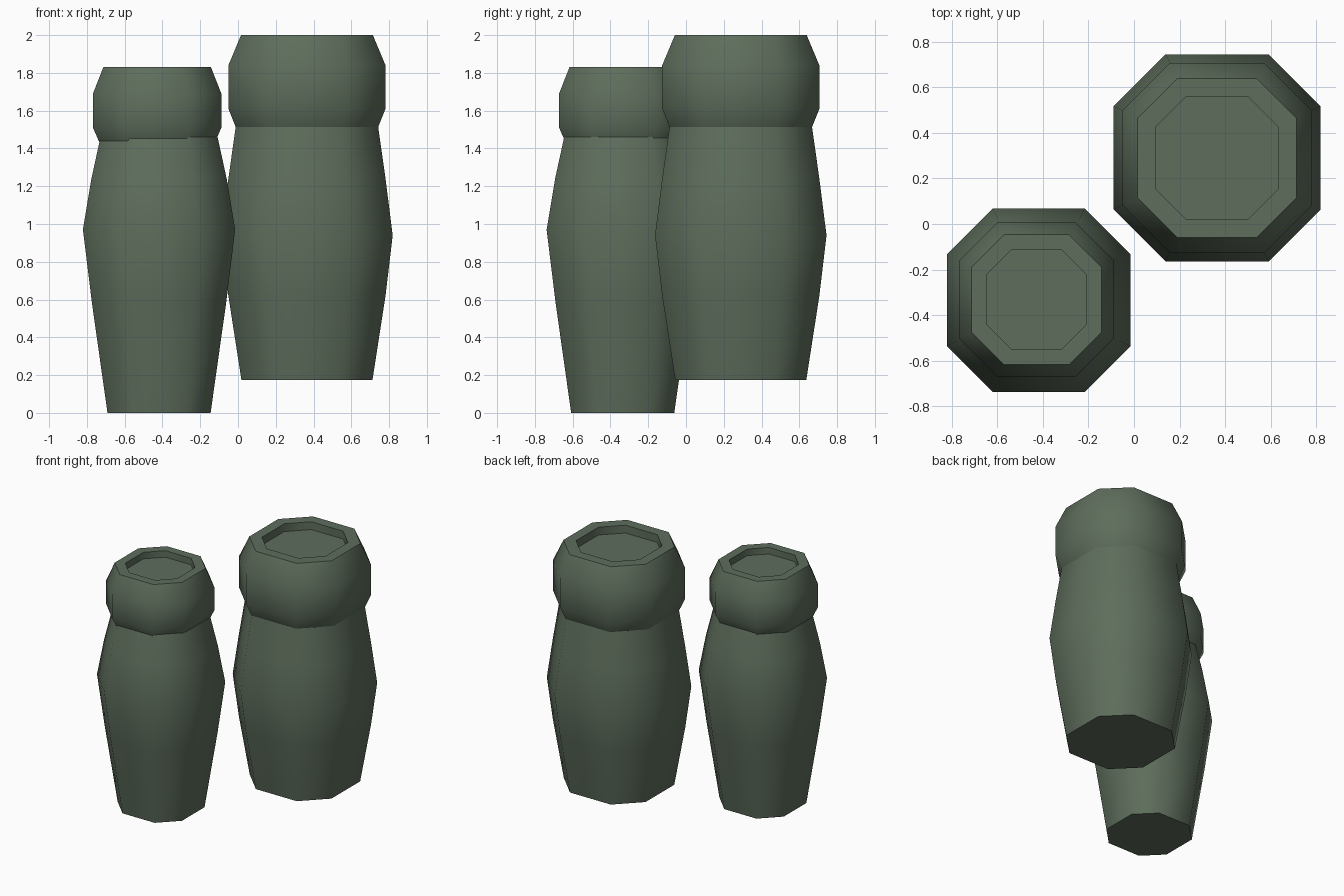
import bpy
import bmesh
from math import radians

cube = bpy.data.objects.get("Cube")
if cube:
    bpy.data.objects.remove(cube, do_unlink=True)

COLOUR = (0.112, 0.155, 0.107, 1.0)
green = bpy.data.materials.new("grey green")
green.use_nodes = True
green.diffuse_color = COLOUR
bsdf = green.node_tree.nodes["Principled BSDF"]
bsdf.inputs["Base Color"].default_value = COLOUR
bsdf.inputs["Roughness"].default_value = 0.8

# Chamfered square section, corners at half the half-width
SECTION = [(1, -.5), (1, .5), (.5, 1), (-.5, 1),
           (-1, .5), (-1, -.5), (-.5, -1), (.5, -1)]


def loft(name, centre, profile):
    """Closed octagonal solid through (half-width, height) rings."""
    bm = bmesh.new()
    rings = [[bm.verts.new((x * r, y * r, z)) for x, y in SECTION]
             for r, z in profile]
    n = len(SECTION)
    for low, high in zip(rings, rings[1:]):
        for i in range(n):
            j = (i + 1) % n
            bm.faces.new((low[i], low[j], high[j], high[i]))
    bm.faces.new(rings[0][::-1])
    bm.faces.new(rings[-1])
    mesh = bpy.data.meshes.new(name)
    bm.to_mesh(mesh)
    bm.free()
    mesh.materials.append(green)
    obj = bpy.data.objects.new(name, mesh)
    obj.location = (*centre, 0)
    bpy.context.collection.objects.link(obj)
    bpy.ops.object.select_all(action='DESELECT')
    obj.select_set(True)
    bpy.context.view_layer.objects.active = obj
    bpy.ops.object.shade_smooth_by_angle(angle=radians(55))
    return obj


# Small jar: bulging body and recessed lid
loft("small_jar_body", (-.418, -.335),
     [(.273, 0), (.355, .58), (.403, .97), (.358, 1.24), (.31, 1.46)])
loft("small_jar_lid", (-.428, -.332),
     [(.305, 1.43), (.34, 1.51), (.34, 1.69), (.285, 1.83),
      (.219, 1.83), (.219, 1.78)])

# Large jar
loft("large_jar_body", (.365, .29),
     [(.347, .175), (.416, .62), (.454, .94), (.416, 1.24), (.375, 1.53)])
loft("large_jar_lid", (.365, .29),
     [(.376, 1.51), (.416, 1.61), (.416, 1.84), (.349, 2),
      (.27, 2), (.27, 1.94)])
